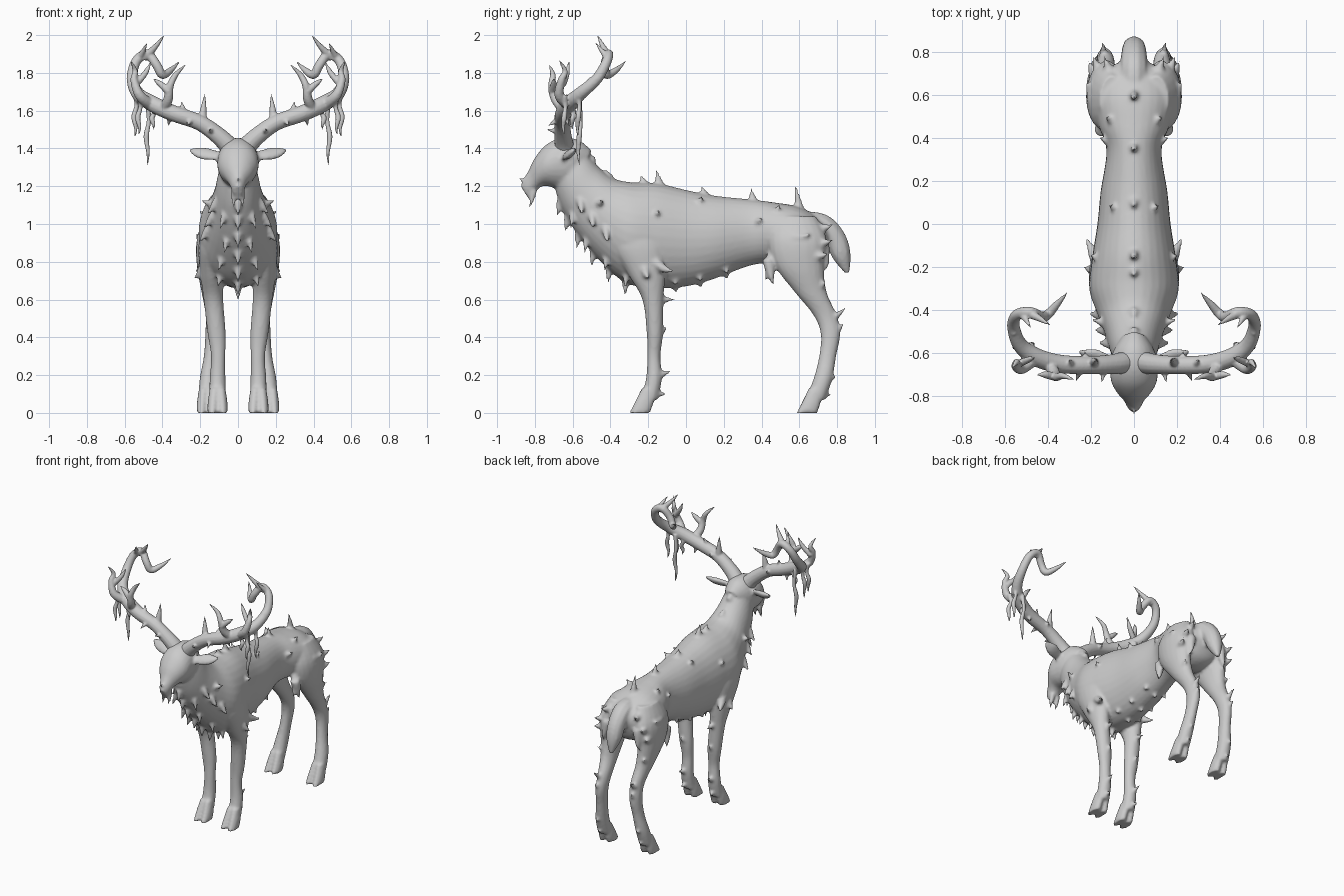
import bpy, bmesh, math, random
from mathutils import Vector as V
random.seed(4)


def spline(rows, n):
    """Catmull-Rom through rows of equal-length number lists."""
    out = []
    for i in range(len(rows) - 1):
        a, b, c, d = (rows[max(0, min(len(rows) - 1, i + k))] for k in (-1, 0, 1, 2))
        for s in range(n):
            t = s / n
            out.append([0.5 * (2 * q + (r - p) * t + (2 * p - 5 * q + 4 * r - w) * t * t
                               + (3 * q - p - 3 * r + w) * t ** 3) for p, q, r, w in zip(a, b, c, d)])
    return out + [list(rows[-1])]


def loft(bm, rings, sides, sx=1):
    """Closed skin over rings of (centre, u axis, v axis)."""
    loops = []
    for c, u, v in rings:
        loop = []
        for k in range(sides):
            a = 2 * math.pi * k / sides
            p = c + u * math.cos(a) + v * math.sin(a)
            loop.append(bm.verts.new((p.x * sx, p.y, max(p.z, 0))))
        loops.append(loop)
    for A, B in zip(loops, loops[1:]):
        for k in range(sides):
            j = (k + 1) % sides
            bm.faces.new((A[k], A[j], B[j], B[k]))
    bm.faces.new(loops[0])
    bm.faces.new(loops[-1])


def limb(bm, rows, sides=20, n=5):
    """Mirrored pair with horizontal rings: x, y, z, rx, ry."""
    rings = [(V(r[:3]), V((r[3], 0, 0)), V((0, r[4], 0))) for r in spline(rows, n)]
    for s in (1, -1):
        loft(bm, rings, sides, s)


def tube(bm, rows, n=5, sides=10, flat=1.0, mirror=True):
    """Round tube along x, y, z, radius."""
    pts = spline(rows, n)
    cs = [V(p[:3]) for p in pts]
    rings, u = [], None
    for i, c in enumerate(cs):
        t = (cs[min(i + 1, len(cs) - 1)] - cs[max(i - 1, 0)]).normalized()
        if u is None:
            u = t.orthogonal() if abs(t.x) > 0.9 else V((1, 0, 0))
        u = (u - t * u.dot(t)).normalized()
        r = max(pts[i][3], 0.002)
        rings.append((c, u * r, t.cross(u) * r * flat))
    for s in ((1, -1) if mirror else (1,)):
        loft(bm, rings, sides, s)


def spike(bm, base, tip, r, mirror=True, sag=0.1):
    b, t = V(base), V(tip)
    d = t - b
    m = b + d * 0.5 + V((0, 0, -sag)) * d.length
    tube(bm, [(*(b - d * 0.25), r), (*b, r), (*m, r * 0.6), (*t, 0.003)], 3, 8, mirror=mirror)


def finish(bm, name, voxel, smooth):
    bmesh.ops.recalc_face_normals(bm, faces=bm.faces)
    me = bpy.data.meshes.new(name)
    bm.to_mesh(me)
    bm.free()
    ob = bpy.data.objects.new(name, me)
    bpy.context.collection.objects.link(ob)
    m = ob.modifiers.new("fuse", 'REMESH')
    m.mode, m.voxel_size, m.use_smooth_shade = 'VOXEL', voxel, True
    m = ob.modifiers.new("soften", 'SMOOTH')
    m.factor, m.iterations = 0.5, smooth
    return ob


bm = bmesh.new()
# Torso and neck: top y, top z, bottom y, bottom z, half width
torso = [(.76, .98, .75, .88, .06), (.71, 1.03, .70, .79, .145), (.60, 1.09, .60, .76, .195),
         (.46, 1.115, .46, .79, .165), (.34, 1.13, .34, .78, .128), (.15, 1.15, .15, .71, .155),
         (0, 1.18, 0, .67, .17), (-.15, 1.215, -.17, .66, .195), (-.28, 1.22, -.32, .69, .208),
         (-.38, 1.24, -.45, .80, .17), (-.46, 1.30, -.57, .94, .132), (-.52, 1.37, -.65, 1.07, .11),
         (-.57, 1.42, -.69, 1.17, .09)]
# Head down to the muzzle
head = [(-.50, 1.39, -.57, 1.24, .06), (-.57, 1.445, -.63, 1.19, .10), (-.66, 1.455, -.69, 1.19, .11),
        (-.74, 1.42, -.73, 1.20, .105), (-.80, 1.35, -.76, 1.20, .08), (-.835, 1.28, -.79, 1.18, .05),
        (-.865, 1.23, -.81, 1.15, .035), (-.875, 1.20, -.83, 1.13, .022)]


def side_rings(rows):
    out = []
    for ty, tz, by, bz, w in spline(rows, 6):
        T, B = V((0, ty, tz)), V((0, by, bz))
        out.append(((T + B) / 2, V((w, 0, 0)), (T - B) / 2))
    return out


body_rings = side_rings(torso)
loft(bm, body_rings, 32)
loft(bm, side_rings(head), 24)

# Legs
limb(bm, [(.12, -.25, 1.05, .04, .08), (.138, -.25, .90, .07, .14), (.138, -.21, .74, .062, .10),
          (.13, -.175, .60, .052, .056), (.113, -.165, .42, .048, .043), (.105, -.17, .30, .038, .035),
          (.108, -.17, .18, .042, .042), (.108, -.195, .07, .045, .045)])
limb(bm, [(.10, .58, 1.04, .06, .11), (.135, .59, .92, .082, .155), (.148, .60, .78, .07, .13),
          (.14, .66, .64, .053, .085), (.13, .735, .52, .042, .062), (.135, .765, .42, .038, .052),
          (.145, .75, .30, .036, .045), (.16, .725, .18, .043, .05), (.165, .685, .07, .046, .052)])
# Cloven hooves
for x, y in ((.108, -.20), (.165, .685)):
    for dx in (-.024, .024):
        limb(bm, [(x + dx * .7, y, .13, .025, .035), (x + dx, y - .02, .06, .028, .05),
                  (x + dx * 1.15, y - .045, 0, .027, .056)], 14)
# Ears
tube(bm, [(.07, -.64, 1.36, .02), (.13, -.63, 1.365, .035), (.19, -.61, 1.375, .04),
          (.235, -.60, 1.385, .024), (.265, -.59, 1.39, .004)], flat=.5)
# Tail
tube(bm, [(0, .62, 1.01, .06), (0, .72, .99, .065), (0, .79, .92, .06), (0, .825, .83, .05),
          (0, .855, .74, .012)], mirror=False)

# Spikes along the spine
for y, z, h in ((-.50, 1.34, .04), (-.41, 1.25, .04), (-.22, 1.21, .05), (-.14, 1.21, .08), (.10, 1.15, .05),
                (.36, 1.11, .09), (.60, 1.085, .12)):
    spike(bm, (0, y, z), (0, y - .02, z + h), .024, False, 0)


def body_spike(ring, deg, length, r, lean):
    c, u, v = body_rings[ring]
    a = math.radians(deg)
    p = c + u * math.cos(a) + v * math.sin(a)
    nrm = (u.normalized() * math.cos(a) / u.length + v.normalized() * math.sin(a) / v.length).normalized()
    spike(bm, p, p + (nrm + V(lean)).normalized() * length, r, abs(p.x) > .01)


# Mane fringe on chest and neck
for ring in range(44, 70, 4):
    body_spike(ring, -90, .07, .02, (0, 0, -1))
for ring in range(48, 66, 5):
    body_spike(ring, -58 + random.uniform(-8, 8), random.uniform(.06, .08), .018, (0, -.1, -1.6))
for ring in (54, 58, 62):
    body_spike(ring, -15, .08, .022, (0, .2, -1))
body_spike(57, 12, .06, .02, (0, .3, .3))
# Scattered flank and belly spikes
for ring, deg in ((42, 25), (33, 55), (22, 20), (17, 50)):
    body_spike(ring, deg, .045, .018, (0, .5, .3))
for ring in (28, 33, 38):
    body_spike(ring, -90, .025, .018, (0, .4, -.5))
    body_spike(ring, -60, .03, .016, (0, .3, -.5))
# Elbow spikes
spike(bm, (.17, -.17, .80), (.225, -.06, .75), .035)
spike(bm, (.18, -.22, .77), (.235, -.20, .71), .03)
# Ragged fur around rump and thighs
for x, y, z in ((.17, .46, .68), (.20, .55, .74), (.20, .63, .71), (.18, .70, .74), (.14, .75, .76)):
    spike(bm, (x * .9, y - .02, z + .11), (x, y, z), .032)
for y, z, x in ((.70, .98, .11), (.70, .90, .16), (.68, .83, .18), (.58, .93, .19)):
    spike(bm, (x, y, z), (x + .03, y + .08, z + .02), .03)
spike(bm, (.14, .45, .81), (.15, .42, .70), .028)
# Leg spurs
for b, t in (((.12, -.14, .60), (.13, -.05, .60)), ((.11, -.14, .42), (.115, -.10, .45)),
             ((.11, -.14, .20), (.115, -.08, .22)), ((.11, -.16, .10), (.115, -.10, .10)),
             ((.14, .78, .50), (.145, .85, .56)), ((.14, .79, .42), (.145, .84, .48)),
             ((.16, .76, .20), (.165, .80, .18)), ((.16, .72, .11), (.165, .77, .09)),
             ((.16, .70, .66), (.19, .75, .70))):
    spike(bm, b, t, .022, sag=0)
# Chin tufts
spike(bm, (.02, -.81, 1.16), (.025, -.83, 1.08), .018)
spike(bm, (0, -.85, 1.23), (0, -.885, 1.245), .015, False)
finish(bm, "deer_body", .0105, 2)

bm = bmesh.new()
# Main antler beams curling back, over and inward to a rear tip
tube(bm, [(.03, -.64, 1.39, .055), (.09, -.65, 1.455, .047), (.20, -.655, 1.535, .042),
          (.34, -.65, 1.585, .043), (.45, -.62, 1.635, .043), (.53, -.56, 1.69, .035),
          (.56, -.47, 1.77, .029), (.54, -.42, 1.86, .026), (.48, -.41, 1.90, .025),
          (.43, -.43, 1.84, .024), (.40, -.42, 1.79, .023), (.355, -.37, 1.815, .016),
          (.31, -.32, 1.86, .003)], sides=14)
# Topmost tine and upper prong
tube(bm, [(.50, -.41, 1.88, .022), (.455, -.43, 1.92, .018), (.42, -.45, 1.96, .011), (.39, -.468, 2.0, .003)])
tube(bm, [(.53, -.41, 1.87, .02), (.505, -.44, 1.91, .014), (.48, -.48, 1.96, .003)])
# Outer front and inner front tines with prongs
tube(bm, [(.46, -.62, 1.63, .033), (.52, -.67, 1.68, .027), (.55, -.66, 1.76, .02),
          (.545, -.64, 1.81, .014), (.57, -.675, 1.87, .003)])
tube(bm, [(.40, -.64, 1.60, .028), (.37, -.69, 1.66, .026), (.36, -.71, 1.73, .02),
          (.33, -.705, 1.79, .015), (.275, -.725, 1.845, .003)])
tube(bm, [(.365, -.71, 1.70, .02), (.41, -.70, 1.74, .017), (.45, -.70, 1.77, .003)])
tube(bm, [(.54, -.65, 1.74, .018), (.49, -.63, 1.80, .015), (.46, -.62, 1.86, .003)])
spike(bm, (.19, -.645, 1.54), (.175, -.63, 1.69), .027, sag=0)
# Small beam thorns
for b, t in (((.14, -.68, 1.49), (.15, -.735, 1.50)), ((.25, -.68, 1.55), (.27, -.73, 1.52)),
             ((.22, -.63, 1.54), (.23, -.59, 1.56)), ((.36, -.64, 1.57), (.37, -.62, 1.52)),
             ((.29, -.65, 1.60), (.30, -.63, 1.65)), ((.56, -.5, 1.76), (.59, -.47, 1.77))):
    spike(bm, b, t, .018, sag=0)
# Hanging strands
for x, y, z0, z1 in ((.48, -.565, 1.65, 1.31), (.545, -.57, 1.70, 1.46), (.525, -.645, 1.68, 1.47),
                     (.45, -.60, 1.63, 1.50)):
    h = z0 - z1
    tube(bm, [(x, y, z0, .016), (x - .008, y + .006, z0 - h * .3, .012), (x + .006, y, z0 - h * .55, .015),
              (x - .004, y - .005, z0 - h * .8, .010), (x, y, z1, .003)], 4, 8)
finish(bm, "antlers", .0065, 1)
